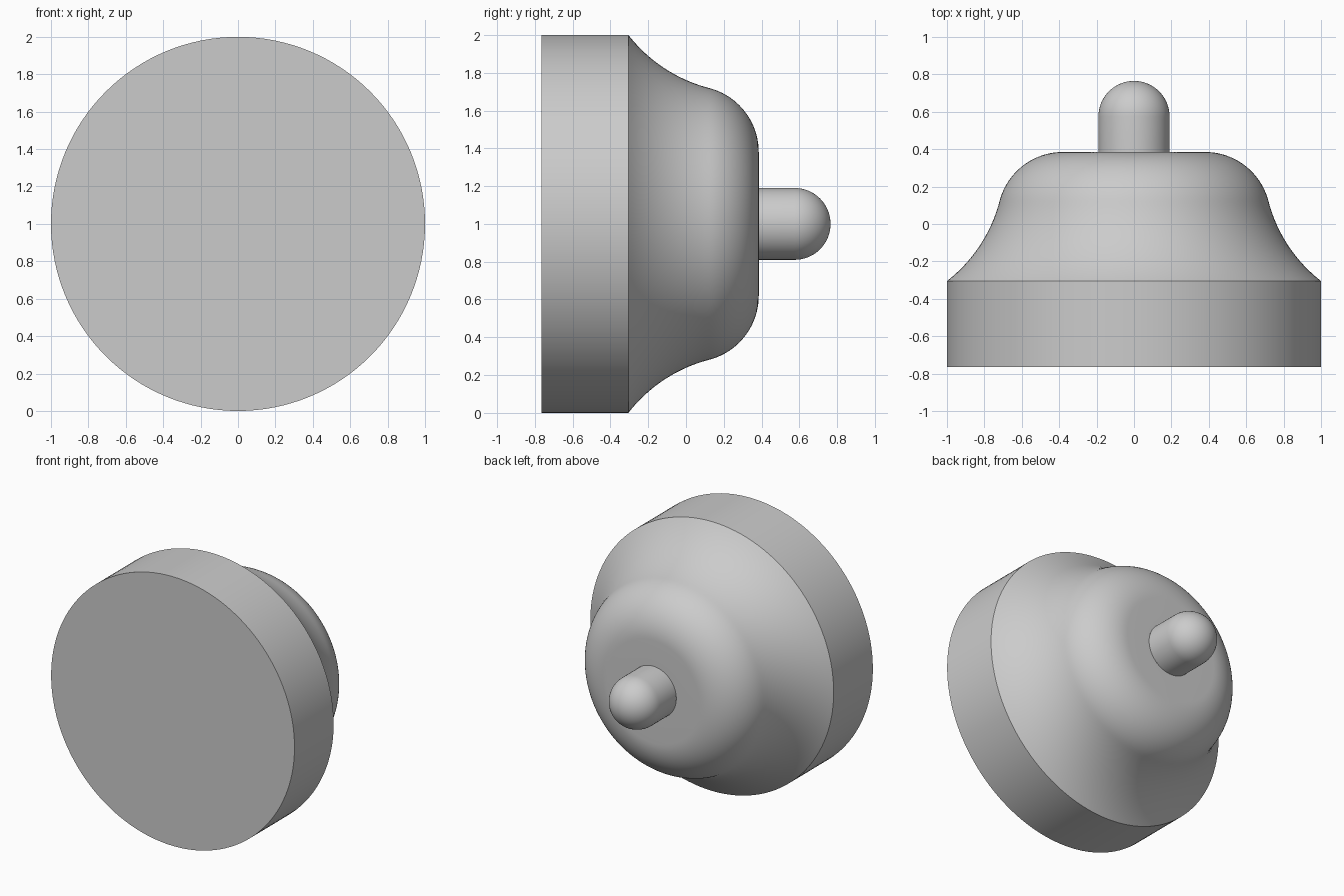
import bpy
import bmesh
from math import sin, cos, pi, radians, atan2
from mathutils import Matrix

cube = bpy.data.objects.get("Cube")
if cube:
    bpy.data.objects.remove(cube)

# Single plain grey
grey = bpy.data.materials.new("light_grey")
grey.use_nodes = True
colour = (0.6, 0.6, 0.6, 1)
grey.diffuse_color = colour
grey.node_tree.nodes["Principled BSDF"].inputs["Base Color"].default_value = colour


def arc(cr, cy, radius, start, end, steps):
    """Points (radius, y) along a circular arc."""
    return [(cr + radius * cos(start + (end - start) * i / steps),
             cy + radius * sin(start + (end - start) * i / steps))
            for i in range(steps + 1)]


def lathe(name, profile, steps=128):
    """Revolve (radius, y) points about the y axis through z = 1."""
    bm = bmesh.new()
    verts = [bm.verts.new((r, y, 0)) for r, y in profile]
    edges = [bm.edges.new(pair) for pair in zip(verts, verts[1:])]
    bmesh.ops.spin(bm, geom=verts + edges, cent=(0, 0, 0), axis=(0, 1, 0),
                   angle=2 * pi, steps=steps, use_merge=False)
    bmesh.ops.remove_doubles(bm, verts=bm.verts, dist=0.0002)
    bmesh.ops.recalc_face_normals(bm, faces=bm.faces)
    # Outward direction is checked on the widest side face
    side = max(bm.faces, key=lambda f: f.normal.x ** 2 + f.normal.z ** 2)
    mid = side.calc_center_median()
    if side.normal.x * mid.x + side.normal.z * mid.z < 0:
        bmesh.ops.reverse_faces(bm, faces=bm.faces)
    bmesh.ops.transform(bm, matrix=Matrix.Translation((0, 0, 1)), verts=bm.verts)
    mesh = bpy.data.meshes.new(name)
    bm.to_mesh(mesh)
    bm.free()
    mesh.materials.append(grey)
    obj = bpy.data.objects.new(name, mesh)
    bpy.context.collection.objects.link(obj)
    bpy.ops.object.select_all(action="DESELECT")
    obj.select_set(True)
    bpy.context.view_layer.objects.active = obj
    bpy.ops.object.shade_smooth_by_angle(angle=radians(30))
    return obj


FRONT, RIM_BACK, SHOULDER, TIP = -0.765, -0.305, 0.385, 0.765
PIN = 0.19

# Shoulder is a convex arc that flows tangentially into a concave flare
lean, round_r = radians(14.5), 0.35
cr, cy = 0.38, SHOULDER - round_r
flare_r = 0.793
fr = cr + (round_r + flare_r) * cos(lean)
fy = cy + (round_r + flare_r) * sin(lean)
flare_start = atan2(RIM_BACK - fy, 1 - fr) % (2 * pi)
flare = arc(fr, fy, flare_r, flare_start, pi + lean, 20)
shoulder = arc(cr, cy, round_r, lean, pi / 2, 20)

# Round base with flared body, open only where the pin meets it
lathe("flared_body", [(0, FRONT), (1, FRONT), (1, RIM_BACK)]
      + flare[1:] + shoulder[1:] + [(PIN, SHOULDER)])

# Pin with a domed end
lathe("domed_pin", [(PIN, SHOULDER)] + arc(0, TIP - PIN, PIN, 0, pi / 2, 16), 64)
